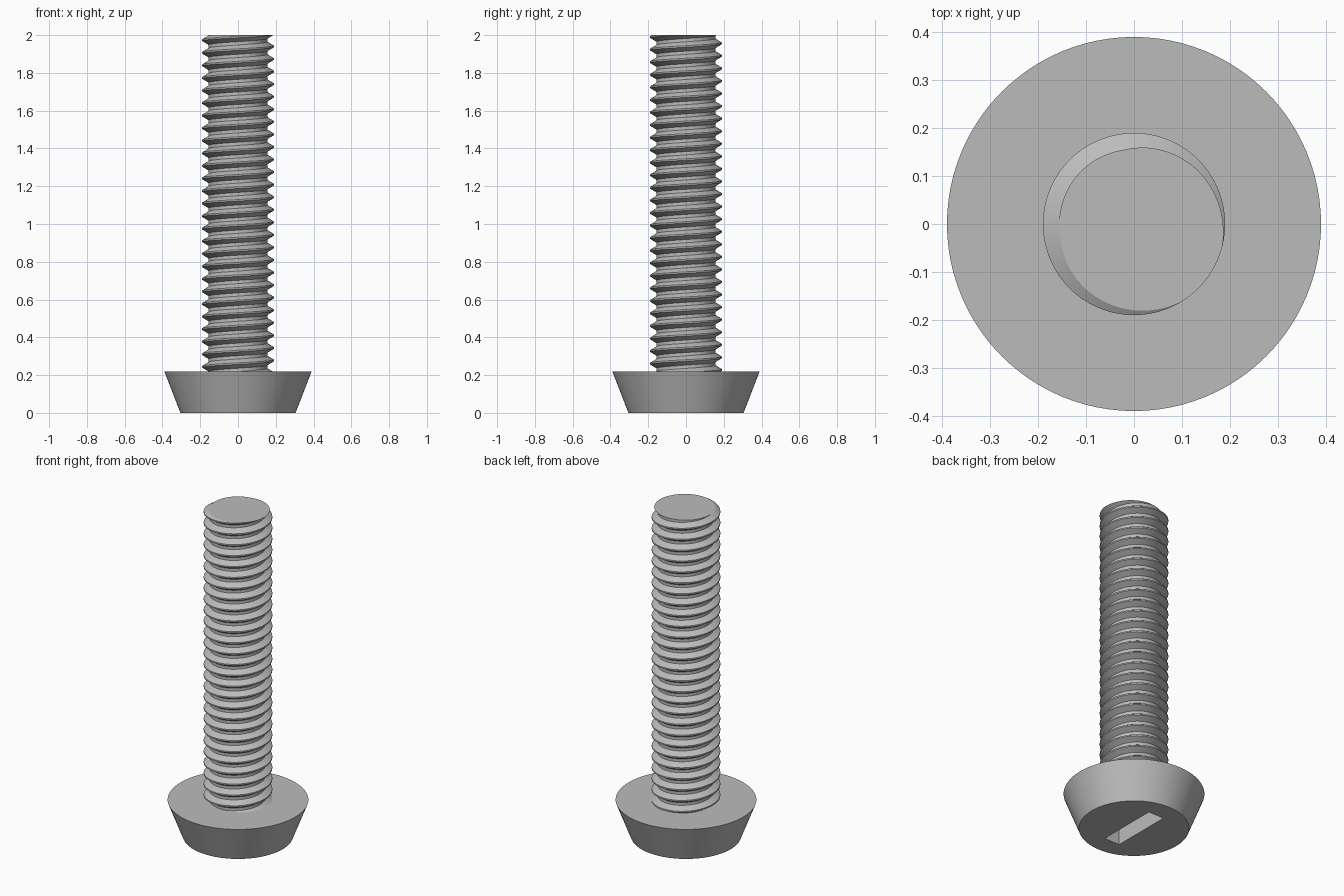
import bpy
import bmesh
from math import cos, sin, tau, radians

cube = bpy.data.objects.get("Cube")
if cube:
    bpy.data.objects.remove(cube, do_unlink=True)

# Single plain metal colour
steel = bpy.data.materials.new("steel_grey")
steel.use_nodes = True
steel.diffuse_color = (0.5, 0.5, 0.5, 1)
steel.node_tree.nodes["Principled BSDF"].inputs["Base Color"].default_value = (0.5, 0.5, 0.5, 1)

HEAD_TOP, TOTAL = 0.22, 2.0
CREST, ROOT, PITCH = 0.19, 0.156, 0.0665


def make_object(name, bm):
    bmesh.ops.recalc_face_normals(bm, faces=bm.faces)
    mesh = bpy.data.meshes.new(name)
    bm.to_mesh(mesh)
    bm.free()
    mesh.materials.append(steel)
    obj = bpy.data.objects.new(name, mesh)
    bpy.context.collection.objects.link(obj)
    return obj


def smooth(obj):
    bpy.ops.object.select_all(action='DESELECT')
    obj.select_set(True)
    bpy.context.view_layer.objects.active = obj
    bpy.ops.object.shade_smooth_by_angle(angle=radians(30))


# Tapered head, wide where it meets the shank
bm = bmesh.new()
bmesh.ops.create_cone(bm, cap_ends=True, segments=96, radius1=0.305, radius2=0.39, depth=HEAD_TOP)
bmesh.ops.translate(bm, verts=bm.verts, vec=(0, 0, HEAD_TOP / 2))
head = make_object("head", bm)

# Driver slot cut into the underside of the head
SLOT_DEPTH = 0.1
bm = bmesh.new()
bmesh.ops.create_cube(bm, size=1)
bmesh.ops.scale(bm, verts=bm.verts, vec=(0.104, 0.38, 2 * SLOT_DEPTH))
cutter = make_object("slot_cutter", bm)
cutter.hide_render = True
cut = head.modifiers.new("slot", 'BOOLEAN')
cut.operation = 'DIFFERENCE'
cut.solver = 'EXACT'
cut.object = cutter
bpy.context.view_layer.objects.active = head
bpy.ops.object.modifier_apply(modifier=cut.name)
bpy.data.objects.remove(cutter, do_unlink=True)
smooth(head)

# Threaded shank: a V-groove profile column swept round a right-handed helix
SEGMENTS = 72
profile = [(-0.06, CREST), (0.06, CREST), (0.37, ROOT), (0.63, ROOT)]
turns = int((TOTAL - HEAD_TOP) / PITCH) + 4
start = radians(-35)
bm = bmesh.new()
columns = []
for j in range(SEGMENTS + 1):
    a = tau * j / SEGMENTS
    columns.append([
        bm.verts.new((r * cos(a + start), r * sin(a + start),
                      TOTAL + PITCH * (j / SEGMENTS + t + 1 - turns + offset)))
        for t in range(turns + 1) for offset, r in profile])
for left, right in zip(columns, columns[1:]):
    for k in range(len(left) - 1):
        bm.faces.new((left[k], right[k], right[k + 1], left[k + 1]))
bmesh.ops.remove_doubles(bm, verts=bm.verts, dist=0.0005)

# Trim both ends flat and cap them
for z, up in ((HEAD_TOP - 0.01, -1), (TOTAL, 1)):
    result = bmesh.ops.bisect_plane(
        bm, geom=bm.verts[:] + bm.edges[:] + bm.faces[:], dist=1e-5,
        plane_co=(0, 0, z), plane_no=(0, 0, up), clear_outer=True)
    rim = [e for e in result["geom_cut"] if isinstance(e, bmesh.types.BMEdge) and e.is_boundary]
    bmesh.ops.edgeloop_fill(bm, edges=rim)
shank = make_object("threaded_shank", bm)
smooth(shank)
